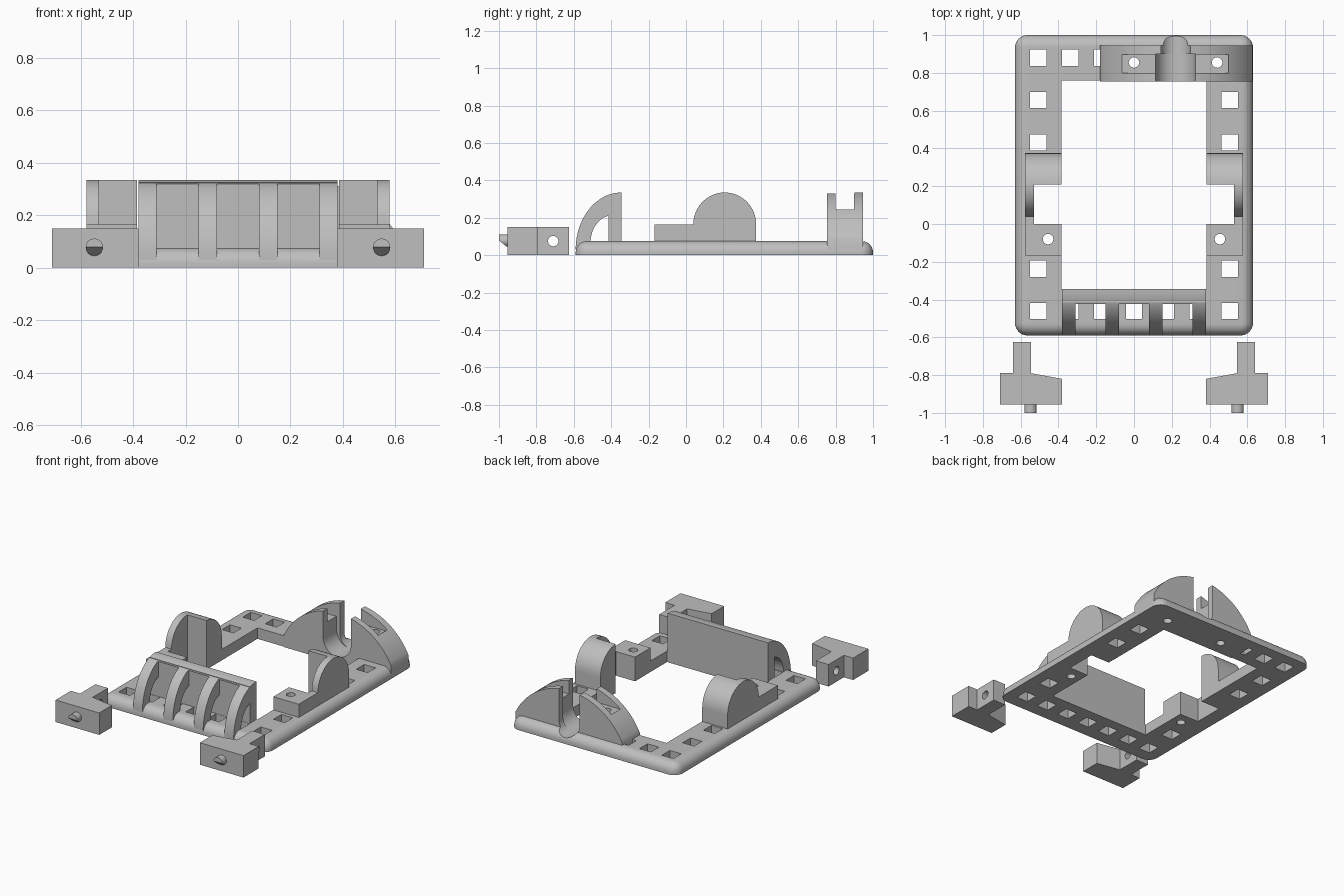
import bpy, bmesh, math
from mathutils import Vector

if "Cube" in bpy.data.objects:
    bpy.data.objects.remove(bpy.data.objects["Cube"], do_unlink=True)

grey = bpy.data.materials.new("light grey plastic")
grey.use_nodes = True
colour = (0.52, 0.52, 0.52, 1)
grey.diffuse_color = colour
grey.node_tree.nodes["Principled BSDF"].inputs["Base Color"].default_value = colour


def finish(bm, name):
    bmesh.ops.recalc_face_normals(bm, faces=bm.faces)
    mesh = bpy.data.meshes.new(name)
    bm.to_mesh(mesh)
    bm.free()
    mesh.materials.append(grey)
    ob = bpy.data.objects.new(name, mesh)
    bpy.context.collection.objects.link(ob)
    return ob


def prism(name, pts, axis, a, b):
    """Extrude a flat outline along an axis from a to b."""
    place = {"x": lambda p: (a, p[0], p[1]),
             "y": lambda p: (p[0], a, p[1]),
             "z": lambda p: (p[0], p[1], a)}[axis]
    step = Vector([(b - a) * (axis == k) for k in "xyz"])
    bm = bmesh.new()
    face = bm.faces.new([bm.verts.new(place(p)) for p in pts])
    new = bmesh.ops.extrude_face_region(bm, geom=[face])["geom"]
    bmesh.ops.translate(bm, vec=step, verts=[v for v in new if isinstance(v, bmesh.types.BMVert)])
    return finish(bm, name)


def arc(cx, cy, rx, ry, start, end, n=24):
    angles = [math.radians(start + (end - start) * i / n) for i in range(n + 1)]
    return [(cx + rx * math.cos(t), cy + ry * math.sin(t)) for t in angles]


def rect(x0, x1, y0, y1):
    return [(x0, y0), (x1, y0), (x1, y1), (x0, y1)]


def box(name, x0, x1, y0, y1, z0, z1):
    return prism(name, rect(x0, x1, y0, y1), "z", z0, z1)


def rod(name, u, v, r, axis, a, b):
    return prism(name, arc(u, v, r, r, 0, 360)[:-1], axis, a, b)


def apply(ob, kind, **settings):
    bpy.ops.object.select_all(action="DESELECT")
    bpy.context.view_layer.objects.active = ob
    ob.select_set(True)
    mod = ob.modifiers.new(kind, kind)
    for key, value in settings.items():
        setattr(mod, key, value)
    bpy.ops.object.modifier_apply(modifier=mod.name)


def cut(ob, *cutters):
    for c in cutters:
        apply(ob, "BOOLEAN", operation="DIFFERENCE", solver="EXACT", object=c)
        bpy.data.objects.remove(c, do_unlink=True)


def smooth(ob):
    bpy.ops.object.select_all(action="DESELECT")
    bpy.context.view_layer.objects.active = ob
    ob.select_set(True)
    bpy.ops.object.shade_smooth_by_angle(angle=math.radians(30))


def cradle_channel():
    """Round-bottomed channel, narrower through the rear wall."""
    parts = []
    for r, y0, y1 in ((0.105, 0.70, 0.90), (0.078, 0.89, 1.1)):
        outline = arc(0.22, 0.04 + r, r, r, 180, 360) + [(0.22 + r, 0.5), (0.22 - r, 0.5)]
        parts.append(prism("channel_cutter", outline, "y", y0, y1))
    return parts


def screw_holes():
    return [rod("hole_cutter", x, 0.855, 0.028, "z", -0.1, 0.5) for x in (0, 0.44)]


# Base plate with rounded corners and upper rim
plate = rect(-0.63, 0.63, -0.59, 1.0)
frame = prism("base_frame", plate, "z", 0, 0.075)
bm = bmesh.new()
bm.from_mesh(frame.data)
upright = [e for e in bm.edges if abs(e.verts[0].co.z - e.verts[1].co.z) > 0.01]
bmesh.ops.bevel(bm, geom=upright, offset=0.066, segments=8, profile=0.5, affect="EDGES")
rim = [e for e in bm.edges if all(v.co.z > 0.07 for v in e.verts)]
bmesh.ops.bevel(bm, geom=rim, offset=0.06, segments=8, profile=0.5, affect="EDGES")
bm.to_mesh(frame.data)
bm.free()

# Window, side pockets and the row of square holes
cut(frame, box("window_cutter", -0.385, 0.385, -0.345, 0.76, -0.1, 0.2),
    box("pocket_cutter", -0.53, 0.53, 0, 0.21, -0.1, 0.2))
pitch = 0.169
spots = [(k * pitch, -0.46) for k in range(-3, 4)]
spots += [(k * pitch, 0.88) for k in (-3, -2, -1)]
spots += [(s * 3 * pitch, y) for s in (-1, 1) for y in (-0.237, 0.432, 0.657)]
h = 0.043
cut(frame, *[box("square_cutter", x - h, x + h, y - h, y + h, -0.1, 0.2) for x, y in spots])
cut(frame, *cradle_channel(), *screw_holes())
cut(frame, *[rod("hole_cutter", s * 0.455, -0.08, 0.028, "z", -0.1, 0.3) for s in (-1, 1)])
smooth(frame)

# Rear cradle: an arched block with a strap slot and a round channel
outline = [(-0.18, 0), (0.628, 0)] + arc(0.224, -0.109, 0.449, 0.449, 25.8, 154.2, 40)
cradle = prism("rear_cradle", outline, "y", 0.755, 0.945)
cut(cradle, box("slot_cutter", -0.07, 0.50, 0.80, 0.897, 0.235, 0.5),
    *cradle_channel(), *screw_holes())
smooth(cradle)

# Front guard: back wall and four curved ribs
wall = box("guard_wall", -0.38, 0.38, -0.415, -0.345, 0, 0.325)
outer = arc(-0.345, 0.03, 0.245, 0.305, 180, 90)
inner = arc(-0.385, 0.07, 0.125, 0.145, 104, 180, 12)
for i, x in enumerate((-0.38, -0.15, 0.08, 0.31)):
    rib = prism("guard_rib_%d" % (i + 1),
                outer + [(-0.345, 0.25), (-0.415, 0.25)] + inner + [(-0.51, 0.03)],
                "x", x, x + 0.07)
    smooth(rib)
cap = prism("guard_top_rail", [p for p in outer if p[1] > 0.318] + [(-0.345, 0.318)],
            "x", -0.38, 0.38)
smooth(cap)

# Side lugs: low block with a screw hole, rising to a round cheek
outline = ([(0.375, 0), (0.375, 0.165)] + arc(0.207, 0.165, 0.168, 0.17, 0, 180)[1:]
           + [(-0.168, 0.165), (-0.168, 0)])
lugs = prism("side_lugs", outline, "x", 0.385, 0.577)
cut(lugs, box("pocket_cutter", 0.3, 0.53, 0, 0.21, -0.1, 0.5),
    rod("hole_cutter", 0.455, -0.08, 0.028, "z", -0.1, 0.3))
apply(lugs, "MIRROR")
smooth(lugs)

# Loose clamp blocks in front, each with a cross hole in its stem
outline = [(0.38, -0.955), (0.71, -0.955), (0.71, -0.79), (0.64, -0.79), (0.64, -0.625),
           (0.545, -0.625), (0.545, -0.79), (0.38, -0.82)]
clamps = prism("clamp_blocks", outline, "z", 0, 0.15)
cut(clamps, rod("hole_cutter", -0.71, 0.075, 0.028, "x", 0.4, 0.8))
apply(clamps, "MIRROR")
smooth(clamps)

# Clamp pins with a slanted underside
pins = rod("clamp_pins", 0.548, 0.078, 0.033, "y", -1.0, -0.94)
cut(pins, prism("slant_cutter", [(-1.01, 0.086), (-0.955, 0.042), (-0.955, 0), (-1.01, 0)],
                "x", 0.4, 0.7))
apply(pins, "MIRROR")
smooth(pins)
